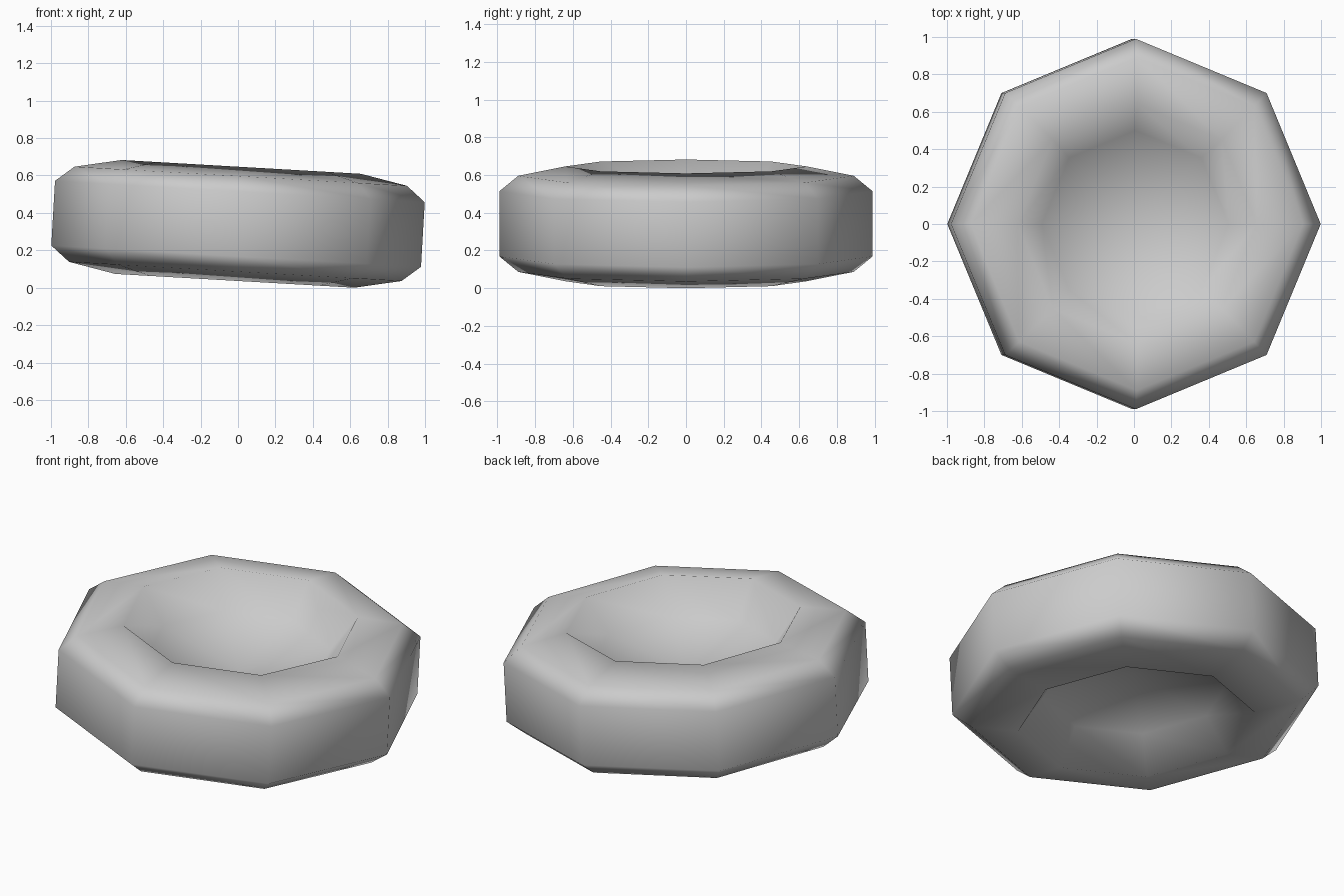
import bpy
import bmesh
import math
from mathutils import Matrix, Vector

cube = bpy.data.objects.get("Cube")
if cube:
    bpy.data.objects.remove(cube, do_unlink=True)

SIDES = 8
TILT = math.radians(3.3)

# Plain grey surface
grey = bpy.data.materials.new("plain_grey")
grey.use_nodes = True
colour = (0.6, 0.6, 0.6, 1)
grey.diffuse_color = colour
grey.node_tree.nodes["Principled BSDF"].inputs["Base Color"].default_value = colour

# Half profile from deep dimple centre to outer wall, mirrored to the underside
upper = [(0, 0.01), (0.5, 0.115), (0.64, 0.305), (0.89, 0.255), (0.99, 0.173)]
profile = upper + [(r, -z) for r, z in reversed(upper)]

# Spin the profile into an eight-sided disc
bm = bmesh.new()
verts = [bm.verts.new((r, 0, z)) for r, z in profile]
edges = [bm.edges.new(pair) for pair in zip(verts, verts[1:])]
bmesh.ops.spin(bm, geom=verts + edges, cent=(0, 0, 0), axis=(0, 0, 1),
               angle=math.tau, steps=SIDES)
bmesh.ops.remove_doubles(bm, verts=bm.verts, dist=0.001)
bmesh.ops.recalc_face_normals(bm, faces=bm.faces)

# Lean it slightly to its left and rest it on the ground
bmesh.ops.transform(bm, matrix=Matrix.Rotation(TILT, 4, 'Y'), verts=bm.verts)
lowest = min(v.co.z for v in bm.verts)
bmesh.ops.translate(bm, vec=Vector((0, 0, -lowest)), verts=bm.verts)
for face in bm.faces:
    face.smooth = True

mesh = bpy.data.meshes.new("dimpled_disc")
bm.to_mesh(mesh)
bm.free()
mesh.materials.append(grey)
disc = bpy.data.objects.new("dimpled_disc", mesh)
bpy.context.collection.objects.link(disc)

# Large faces dominate the soft shading
shading = disc.modifiers.new("soft_shading", 'WEIGHTED_NORMAL')
shading.mode = 'FACE_AREA'
